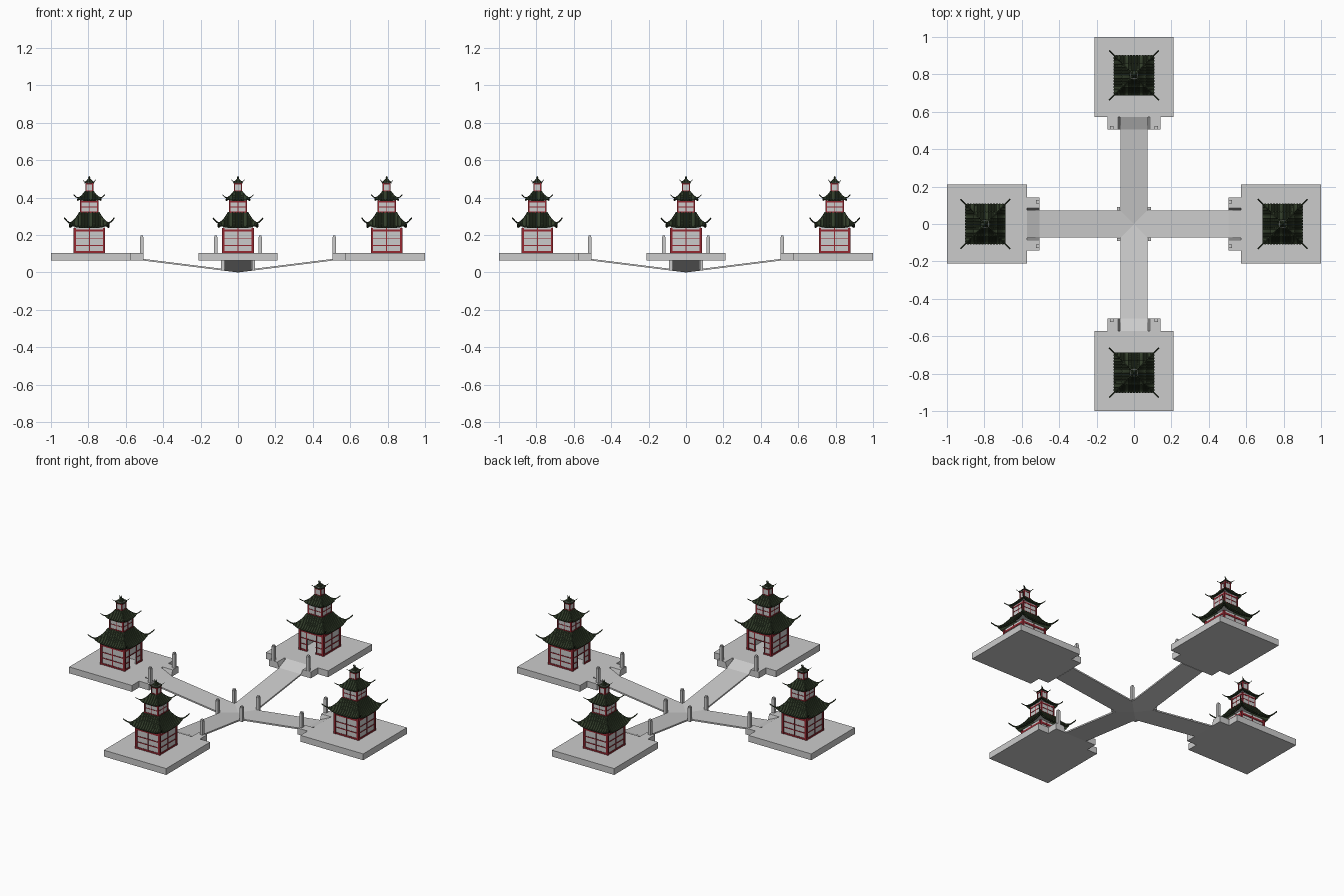
import bpy, bmesh, math
from mathutils import Vector, Matrix

if "Cube" in bpy.data.objects:
    bpy.data.objects.remove(bpy.data.objects["Cube"])

def material(name, rgb):
    m = bpy.data.materials.new(name)
    m.diffuse_color = (*rgb, 1)
    m.use_nodes = True
    m.node_tree.nodes["Principled BSDF"].inputs["Base Color"].default_value = m.diffuse_color
    return m

RED = material("red_lacquer", (0.30, 0.02, 0.03))
GREEN = material("dark_green_tile", (0.03, 0.045, 0.022))
CX = 0.795   # pagoda centre along each arm

def rot(k):
    return Matrix.Rotation(k * math.pi / 2, 4, 'Z')

def loft(bm, *loops):
    """Skin closed loops of equal length, capped at both ends."""
    rings = [[bm.verts.new(p) for p in l] for l in loops]
    n = len(rings[0])
    for a, b in zip(rings, rings[1:]):
        for i in range(n):
            bm.faces.new((a[i], a[(i + 1) % n], b[(i + 1) % n], b[i]))
    bm.faces.new(rings[0][::-1])
    bm.faces.new(rings[-1])

def box(bm, x0, x1, y0, y1, z0, z1, M=Matrix()):
    pts = [(x0, y0), (x1, y0), (x1, y1), (x0, y1)]
    loft(bm, *[[M @ Vector((x, y, z)) for x, y in pts] for z in (z0, z1)])

def sweep(bm, path, side, w, h, M=Matrix()):
    """Tapered bar along a path."""
    s, up = Vector(side).normalized() * w, Vector((0, 0, h))
    loft(bm, *[[M @ (Vector(p) + o) for o in (-s, s, s * 0.6 + up, -s * 0.6 + up)] for p in path])

def place(name, bm, mat=None, shift=0, solid=0):
    """Finish the mesh and repeat it on all four arms."""
    bmesh.ops.translate(bm, verts=bm.verts[:], vec=(shift, 0, 0))
    bmesh.ops.recalc_face_normals(bm, faces=bm.faces[:])
    me = bpy.data.meshes.new(name)
    bm.to_mesh(me)
    bm.free()
    if mat:
        me.materials.append(mat)
    for k, d in enumerate(("east", "north", "west", "south")):
        o = bpy.data.objects.new(f"{name}_{d}", me)
        o.rotation_euler.z = k * math.pi / 2
        bpy.context.collection.objects.link(o)
        if solid:
            mod = o.modifiers.new("thickness", 'SOLIDIFY')
            mod.thickness = solid

# Sloping bridge, mitred at the centre
bm = bmesh.new()
plan = [(0, 0), (.073, -.073), (.505, -.073), (.505, .073), (.073, .073)]
loft(bm, *[[(x, y, z + 0.125 * x) for x, y in plan] for z in (0, 0.009)])
place("bridge", bm)

# Platform with a tab whose notch has steep sides
bm = bmesh.new()
def plan_at(n, z):
    half = [(1, .212), (.573, .212), (.573, .142), (.505, .142), (.505, n), (.573, n)]
    return [(x, y, z) for x, y in half + [(x, -y) for x, y in half[::-1]]]
loft(bm, plan_at(.073, .065), plan_at(.086, .104))
place("platform", bm)

# Short ramp from bridge to platform
bm = bmesh.new()
prof = [(.505, .065), (.573, .065), (.573, .104), (.505, .072)]
loft(bm, *[[(x, y, z) for x, z in prof] for y in (-.075, .075)])
place("ramp", bm)

# Posts beside the ramp and at the crossing
bm = bmesh.new()
for x, y, z in ((.515, .118, .104), (.515, -.118, .104), (.081, .083, .01)):
    box(bm, x - .009, x + .009, y - .009, y + .009, z, z + .085)
    box(bm, x - .007, x + .007, y - .007, y + .007, z + .085, z + .093)
place("post", bm)

# Lower storey walls, doorway towards the centre
bm = bmesh.new()
a, z0, z1 = .08, .104, .238
for k in (0, 1, 3):
    box(bm, a - .006, a, -a, a, z0, z1, rot(k))
for y0, y1, zb in ((-a, -.03, z0), (.03, a, z0), (-.03, .03, .178)):
    box(bm, -a, -a + .006, y0, y1, zb, z1)
box(bm, -a, a, -a, a, z1, z1 + .006)
place("lower_walls", bm, shift=CX)

# Upper storey walls
bm = bmesh.new()
box(bm, -.046, .046, -.046, .046, .30, .39)
box(bm, -.019, .019, -.019, .019, .42, .484)
place("upper_walls", bm, shift=CX)

# Red timber frames
bm = bmesh.new()
def frame(half, z0, z1, w, rails, studs, skip=None):
    for k in range(4):
        M = rot(k)
        box(bm, half - w, half + w * .6, half - w, half + w * .6, z0, z1, M)
        for z, t in rails:
            if k == skip and z < .17:
                for s in (-1, 1):
                    y0, y1 = sorted((s * .03, s * half))
                    box(bm, half - w / 2, half + w / 3, y0, y1, z - t, z + t, M)
            else:
                box(bm, half - w / 2, half + w / 3, -half, half, z - t, z + t, M)
        for y in ((-.033, .033) if k == skip else studs):
            box(bm, half - w / 2, half + w / 3, y - w * .3, y + w * .3, z0, z1, M)
frame(.08, .104, .238, .008, [(.109, .005), (.145, .0025), (.18, .0025), (.224, .006)], (0,), skip=2)
frame(.046, .305, .388, .005, [(.322, .003), (.35, .002), (.378, .004)], (0,))
frame(.019, .425, .482, .004, [(.436, .003), (.472, .003)], ())
place("timber_frame", bm, RED, CX)

# Curved tiled roofs: eave half, top half, eave z, top z, tip half, tip z
ROOFS = {"lower_roof": (.107, .052, .242, .318, .133, .288),
         "middle_roof": (.064, .022, .385, .432, .082, .413),
         "top_roof": (.025, .005, .477, .500, .034, .494)}
for name, (re, rt, z0, z1, tip, tipz) in ROOFS.items():
    lift = (tipz - z0) * .45
    def surf(r, y):
        q = min(1, max(0, (re - r) / (re - rt)))
        return Vector((r, y, z0 + (z1 - z0) * q ** 1.6 + lift * (abs(y) / r) ** 4 * (1 - q)))
    # Roof skin
    bm = bmesh.new()
    S, T = 6, 10
    for k in range(4):
        g = [[bm.verts.new(rot(k) @ surf(r, r * (2 * j / T - 1))) for j in range(T + 1)]
             for r in (rt + (re - rt) * i / S for i in range(S + 1))]
        for i in range(S):
            for j in range(T):
                bm.faces.new((g[i][j], g[i + 1][j], g[i + 1][j + 1], g[i][j + 1]))
    bmesh.ops.remove_doubles(bm, verts=bm.verts[:], dist=1e-5)
    bmesh.ops.holes_fill(bm, edges=[e for e in bm.edges if e.is_boundary and
                                    all(v.co.z > z1 - 1e-4 for v in e.verts)], sides=0)
    place(name, bm, GREEN, CX, re * .05)
    # Tile ribs and upturned hip ridges
    bm = bmesh.new()
    pitch = .0155 if re > .03 else .009
    n = int((re - .004) / pitch)
    for k in range(4):
        for i in range(-n, n + 1):
            y = i * pitch
            r0 = max(abs(y), rt)
            path = [surf(r0 + (re - r0) * s / 5, y) for s in range(6)]
            path[-1].x += .002
            sweep(bm, path, (0, 1, 0), pitch * .3, .0045 if re > .03 else .002, rot(k))
        path = [surf(r, r) for r in (rt + (re - rt) * s / 5 for s in range(6))]
        end = path[-1].copy()
        for f in (.35, .7, 1):
            r = re + (tip - re) * f
            path.append(Vector((r, r, end.z + (tipz - end.z) * f ** 1.3)))
        sweep(bm, path, (-1, 1, 0), re * .025 + .001, re * .05 + .001, rot(k))
    place(name + "_tiles", bm, GREEN, CX)

# Finial
bm = bmesh.new()
loft(bm, *[[(r * math.cos(t * math.pi / 4), r * math.sin(t * math.pi / 4), z) for t in range(8)]
           for r, z in ((.006, .495), (.004, .502), (.006, .506), (.001, .516))])
place("finial", bm, GREEN, CX)
